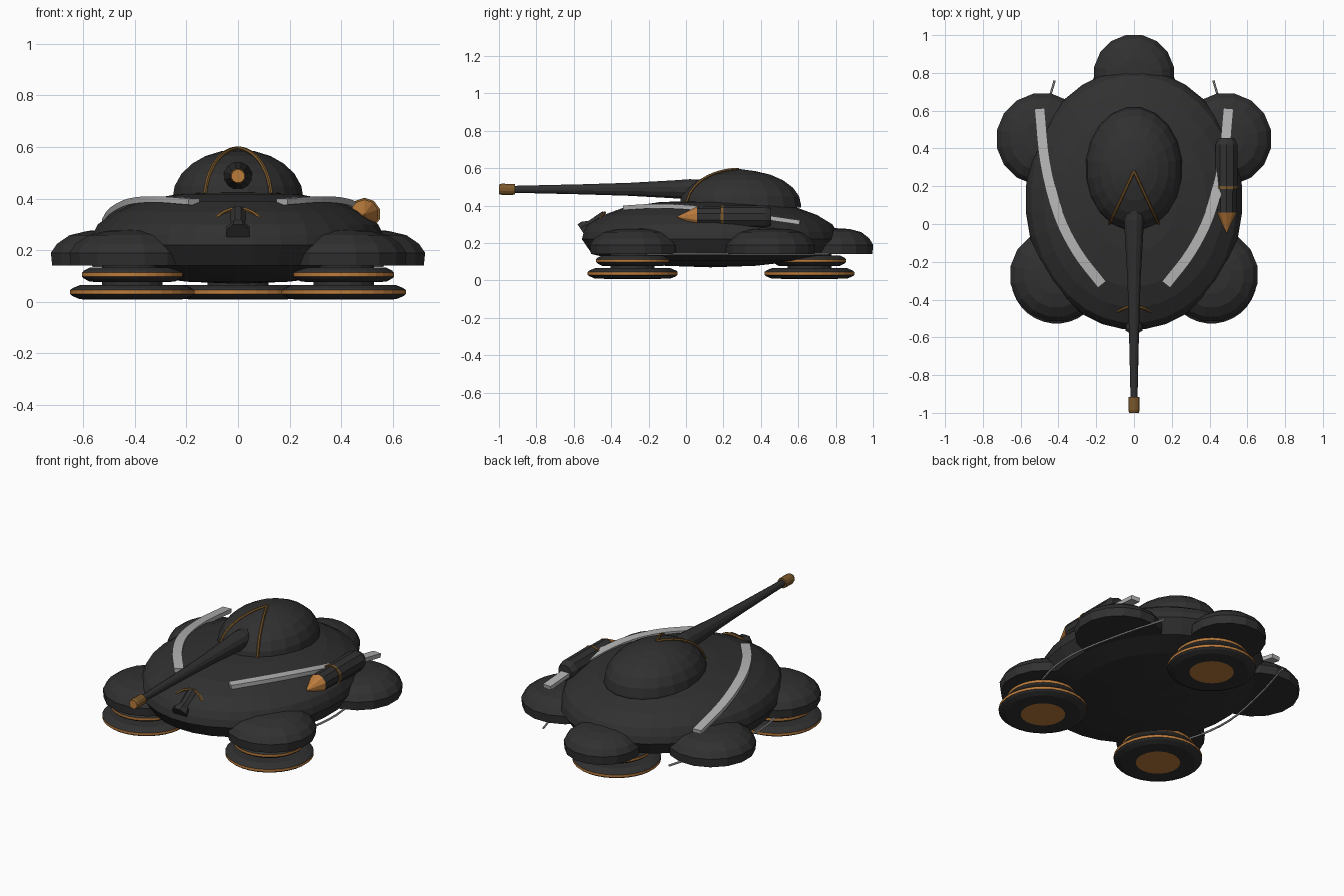
import bpy, bmesh, math
from mathutils import Vector

cube = bpy.data.objects.get("Cube")
if cube:
    bpy.data.objects.remove(cube)


def material(name, rgb, rough=0.6):
    m = bpy.data.materials.new(name)
    m.use_nodes = True
    m.diffuse_color = (*rgb, 1)
    bsdf = m.node_tree.nodes["Principled BSDF"]
    bsdf.inputs["Base Color"].default_value = (*rgb, 1)
    bsdf.inputs["Roughness"].default_value = rough
    return m


DARK = material("charcoal", (0.03, 0.03, 0.03))
ORANGE = material("copper", (0.5, 0.2, 0.045))
BRONZE = material("dark bronze", (0.2, 0.1, 0.025))
SILVER = material("silver", (0.45, 0.45, 0.45))


def finish(bm, name, mats, loc=(0, 0, 0), rot=0):
    bmesh.ops.recalc_face_normals(bm, faces=bm.faces)
    mesh = bpy.data.meshes.new(name)
    bm.to_mesh(mesh)
    bm.free()
    for m in mats:
        mesh.materials.append(m)
    ob = bpy.data.objects.new(name, mesh)
    ob.location = loc
    ob.rotation_euler.x = rot
    bpy.context.collection.objects.link(ob)
    return ob


def lathe(name, profile, loc=(0, 0, 0), scale=(1, 1), segs=16, rot=0,
          mats=(DARK,), painted={}):
    """Spin (radius, height) points; painted maps a band number to a material slot."""
    bm = bmesh.new()
    rings = []
    for r, z in profile:
        count = segs if r > 0 else 1
        angles = [math.tau * (i + 0.5) / segs for i in range(count)]
        rings.append([bm.verts.new((r * scale[0] * math.cos(a), r * scale[1] * math.sin(a), z))
                      for a in angles])
    for band, (a, b) in enumerate(zip(rings, rings[1:])):
        for i in range(segs):
            j = (i + 1) % segs
            quad = [a[i % len(a)], a[j % len(a)], b[j % len(b)], b[i % len(b)]]
            face = bm.faces.new(list(dict.fromkeys(quad)))
            face.material_index = painted.get(band, 0)
    return finish(bm, name, mats, loc, rot)


def smooth_path(points, steps=4):
    """Catmull-Rom path through the points."""
    p = [Vector(q) for q in points]
    p = [2 * p[0] - p[1]] + p + [2 * p[-1] - p[-2]]
    path = []
    for a, b, c, d in zip(p, p[1:], p[2:], p[3:]):
        for s in range(steps):
            t = s / steps
            path.append(0.5 * (2 * b + (c - a) * t + (2 * a - 5 * b + 4 * c - d) * t * t
                               + (3 * b - a - 3 * c + d) * t ** 3))
    return path + [p[-2]]


def sweep(name, path, section, mat):
    """Sweep a (side, up) section along a path."""
    bm = bmesh.new()
    rings = []
    for i, p in enumerate(path):
        tangent = (path[min(i + 1, len(path) - 1)] - path[max(i - 1, 0)]).normalized()
        side = tangent.cross(Vector((0, 0, 1))).normalized()
        up = side.cross(tangent)
        rings.append([bm.verts.new(p + side * s + up * u) for s, u in section])
    n = len(section)
    for a, b in zip(rings, rings[1:]):
        for i in range(n):
            bm.faces.new((a[i], a[(i + 1) % n], b[(i + 1) % n], b[i]))
    bm.faces.new(rings[0])
    bm.faces.new(rings[-1])
    return finish(bm, name, (mat,))


def rod(name, path, radius, mat):
    section = [(radius * math.cos(math.tau * i / 6), radius * math.sin(math.tau * i / 6))
               for i in range(6)]
    return sweep(name, path, section, mat)


# Saucer hull
lathe("hull", [(0, .07), (.35, .078), (.7, .105), (.92, .14), (1, .22), (.985, .26),
               (.95, .3), (.83, .35), (.67, .39), (.4, .418), (0, .43)],
      (0, .13, 0), (.575, .69), 32)

# Turret dome
dome = [(math.cos(a), .19 * math.sin(a)) for a in (math.pi / 2 * i / 6 for i in range(6))]
lathe("turret_dome", [(0, -.01), (1, -.01)] + dome + [(0, .195)],
      (0, .29, .4), (.257, .33), 20)

# Five fender domes around the hull
FENDER = [(0, .14), (.98, .14), (1, .19), (.9, .225), (.7, .258), (.4, .275), (0, .28)]
fenders = [("rear_fender", 0, .79, .215)]
for side, s in (("left", 1), ("right", -1)):
    fenders += [(side + "_front_fender", s * .41, -.27, .248),
                (side + "_side_fender", s * .485, .45, .245)]
for name, x, y, r in fenders:
    lathe(name, FENDER, (x, y, 0), (r, r), 16)

# Three hover pads: two stacked discs with a copper rim stripe and hub
PAD = [(0, .008), (.5, .008), (.84, .01), (.96, .022), (1, .03), (1, .045),
       (.96, .053), (.84, .065), (0, .067)]
for place, x, y in (("left", .41, -.285), ("right", -.41, -.285), ("rear", 0, .66)):
    for level, r, z in (("lower", .242, 0), ("upper", .196, .068)):
        lathe(f"{place}_{level}_pad", PAD, (x, y, z), (r, r), 32,
              mats=(DARK, ORANGE), painted={0: 1, 4: 1})
    lathe(place + "_pad_post", [(0, .03), (.12, .03), (.12, .2), (0, .2)], (x, y, 0))

# Main gun, pointing forward
FORWARD = math.pi / 2
lathe("gun_barrel", [(0, -.12), (.05, -.12), (.056, -.02), (.05, .06), (.036, .3),
                     (.028, .55), (.019, .93), (0, .93)], (0, 0, .487), segs=12, rot=FORWARD)
lathe("gun_muzzle", [(0, .915), (.03, .915), (.031, .985), (.026, 1), (0, 1)],
      (0, 0, .487), segs=12, rot=FORWARD, mats=(BRONZE, ORANGE), painted={3: 1})

# Rocket on the left flank
lathe("rocket", [(0, -.455), (.045, -.455), (.061, -.42), (.061, -.2), (.063, -.2),
                 (.063, -.185), (.056, -.185), (.054, -.06), (.056, -.06), (0, .05)],
      (.49, 0, .34), segs=10, rot=FORWARD, mats=(DARK, BRONZE, ORANGE),
      painted={3: 1, 4: 1, 5: 1, 7: 2, 8: 2})

# Silver deck bands, underside rods and turret trim, one per side
BAND = [(-.027, -.012), (.027, -.012), (.027, .012), (-.027, .012)]
for side, s in (("left", 1), ("right", -1)):
    deck = [(.17, -.32, .388), (.3, -.15, .397), (.4, .05, .388), (.47, .32, .352), (.5, .61, .31)]
    sweep(side + "_deck_band", smooth_path([(s * x, y, z) for x, y, z in deck]), BAND, SILVER)
    under = [(.42, .76), (.5, .48), (.56, .14), (.52, -.14), (.39, -.4)]
    rod(side + "_underside_rod", smooth_path([(s * x, y, .14) for x, y in under]), .006, SILVER)
    trim = []
    for i in range(13):
        x, y = .13 * i / 12, .28 * (1 - i / 12)
        room = 1 - (x / .257) ** 2 - ((y - .29) / .33) ** 2
        trim.append(Vector((s * x, y, .4 + .195 * math.sqrt(max(room, .004)))))
    rod(side + "_turret_trim", trim, .008, BRONZE)

# Nose fitting and the arch above it
lathe("nose_fitting", [(0, 0), (.032, 0), (.03, .09), (.048, .125), (.048, .15), (0, .15)],
      (0, -.43, .345), segs=8, rot=2.15)
arch = [(-.085, -.462, .325), (-.05, -.445, .35), (0, -.435, .362),
        (.05, -.445, .35), (.085, -.462, .325)]
rod("nose_arch", smooth_path(arch), .008, BRONZE)
